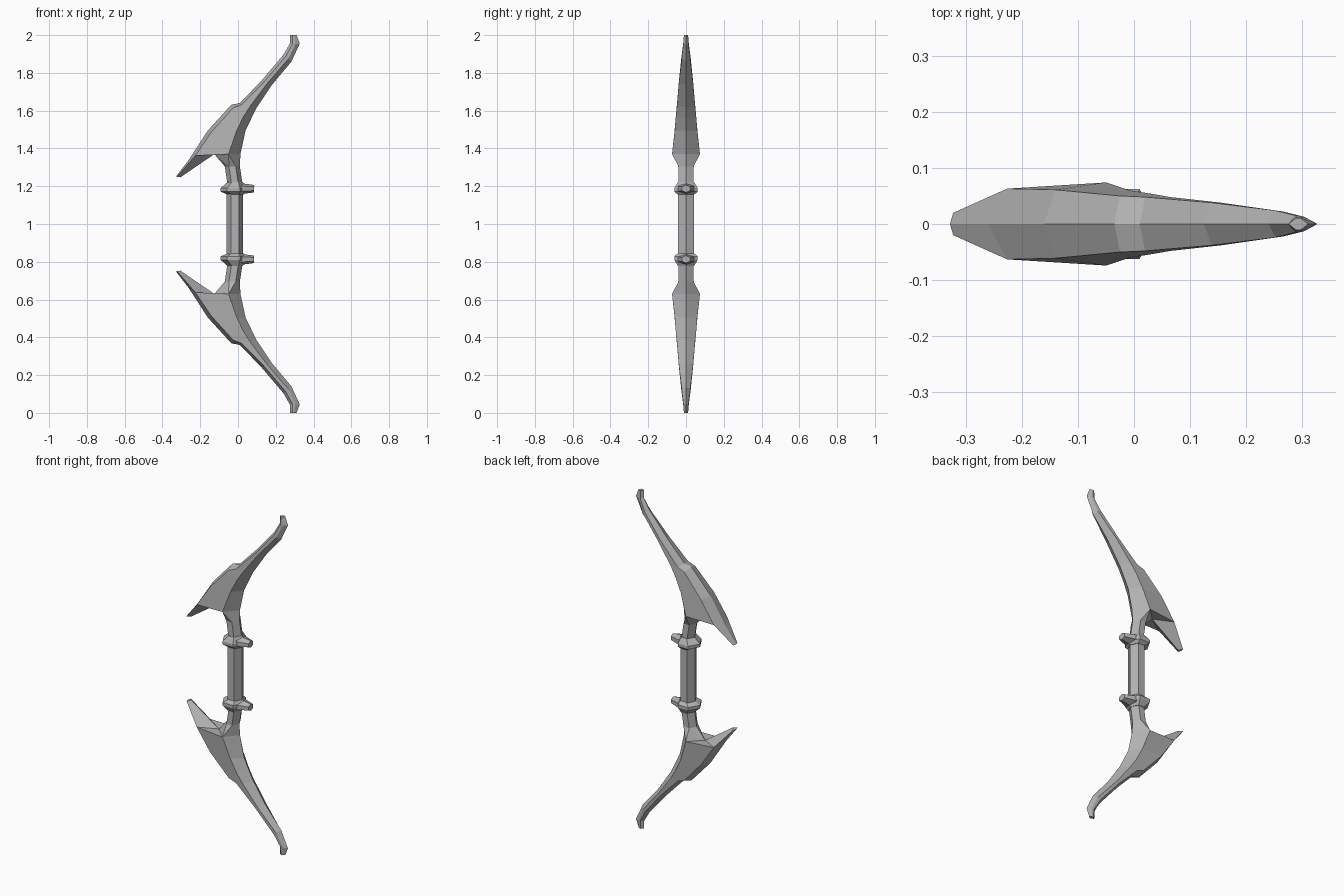
import bpy, bmesh
from mathutils import Vector

if "Cube" in bpy.data.objects:
    bpy.data.objects.remove(bpy.data.objects["Cube"], do_unlink=True)

grey = bpy.data.materials.new("plain grey")
grey.use_nodes = True
grey.diffuse_color = (0.45, 0.45, 0.45, 1)
grey.node_tree.nodes["Principled BSDF"].inputs["Base Color"].default_value = (0.45, 0.45, 0.45, 1)


def make(name, faces, mirror_z=True):
    """Build half-faces on both sides of y = 0; optionally repeat them below z = 1."""
    bm = bmesh.new()
    for side in (1, -1):
        for face in faces:
            bm.faces.new([bm.verts.new((x, y * side, z - 1)) for x, y, z in face])
    bmesh.ops.remove_doubles(bm, verts=bm.verts, dist=0.0005)
    bmesh.ops.recalc_face_normals(bm, faces=bm.faces)
    mesh = bpy.data.meshes.new(name)
    bm.to_mesh(mesh)
    bm.free()
    mesh.materials.append(grey)
    obj = bpy.data.objects.new(name, mesh)
    bpy.context.collection.objects.link(obj)
    obj.location.z = 1
    if mirror_z:
        mod = obj.modifiers.new("lower copy", "MIRROR")
        mod.use_axis = (False, False, True)
        mod.use_mirror_merge = False
    return obj


def loft(rings):
    return [[a[i], a[i + 1], b[i + 1], b[i]]
            for a, b in zip(rings, rings[1:]) for i in range(len(a) - 1)]


def flat_ring(z, left, right, half_width, bevel):
    """Half of a level six-sided section."""
    return [(left, 0, z), (left + bevel, half_width, z),
            (right - bevel, half_width, z), (right, 0, z)]


def limb_ring(outer, edge, belly, inner):
    """Half section: outer ridge (x, z), two side edges (x, y, z), inner ridge (x, z)."""
    return [(outer[0], 0, outer[1]), edge, belly, (inner[0], 0, inner[1])]


# Limb, from the tip down to the fork
limb = [
    limb_ring((.275, 2), (.289, .011, 2), (.297, .011, 2), (.31, 2)),
    limb_ring((.274, 1.955), (.288, .015, 1.952), (.303, .013, 1.952), (.327, 1.955)),
    limb_ring((.24, 1.895), (.252, .024, 1.886), (.267, .022, 1.875), (.283, 1.86)),
    limb_ring((.125, 1.76), (.138, .038, 1.752), (.155, .038, 1.745), (.18, 1.737)),
    limb_ring((.01, 1.64), (.02, .048, 1.632), (.065, .048, 1.625), (.1, 1.617)),
    limb_ring((-.035, 1.632), (-.025, .05, 1.615), (.03, .054, 1.57), (.07, 1.557)),
    limb_ring((-.16, 1.495), (-.14, .061, 1.488), (-.008, .06, 1.493), (.04, 1.495)),
    limb_ring((-.26, 1.34), (-.226, .063, 1.362), (-.05, .074, 1.37), (.013, 1.37)),
]
outer, edge, belly, inner = limb[-1]

# Barb and neck, both growing from the fork
fork = (-.125, 0, 1.37)
barb_outer, barb_edge, barb_under = (-.328, 0, 1.252), (-.322, .02, 1.251), (-.305, 0, 1.247)
neck = flat_ring(1.305, -.07, .01, .04, .022)
neck_end = flat_ring(1.205, -.055, .025, .04, .022)
faces = loft(limb) + loft([neck, neck_end]) + [
    limb[0], neck_end,
    [outer, edge, barb_edge, barb_outer],
    [edge, fork, barb_under, barb_edge],
    [barb_outer, barb_edge, barb_under],
    [edge, belly, fork],
    [fork, neck[0], neck[1]],
    [fork, belly, neck[1]],
    [belly, neck[2], neck[1]],
    [belly, inner, neck[3], neck[2]],
]
make("limbs", faces)

# Grip
grip = [flat_ring(z, -.06, .027, .043, .022) for z in (.83, 1.17)]
make("grip", loft(grip) + grip, mirror_z=False)

# Collars
collar = [flat_ring(1.155, -.055, .03, .043, .022),
          flat_ring(1.172, -.092, .045, .062, .035),
          flat_ring(1.19, -.092, .045, .062, .035),
          flat_ring(1.222, -.055, .025, .043, .022)]
make("collars", loft(collar) + [collar[0], collar[-1]])

# Noses on the collars
nose = [[(x, 0, 1.187 + h), (x, w, 1.187 + h * .5), (x, w, 1.187 - h * .5), (x, 0, 1.187 - h)]
        for x, w, h in ((0, .045, .03), (.03, .04, .027), (.084, .022, .02))]
make("collar_noses", loft(nose) + [nose[0], nose[-1]])
